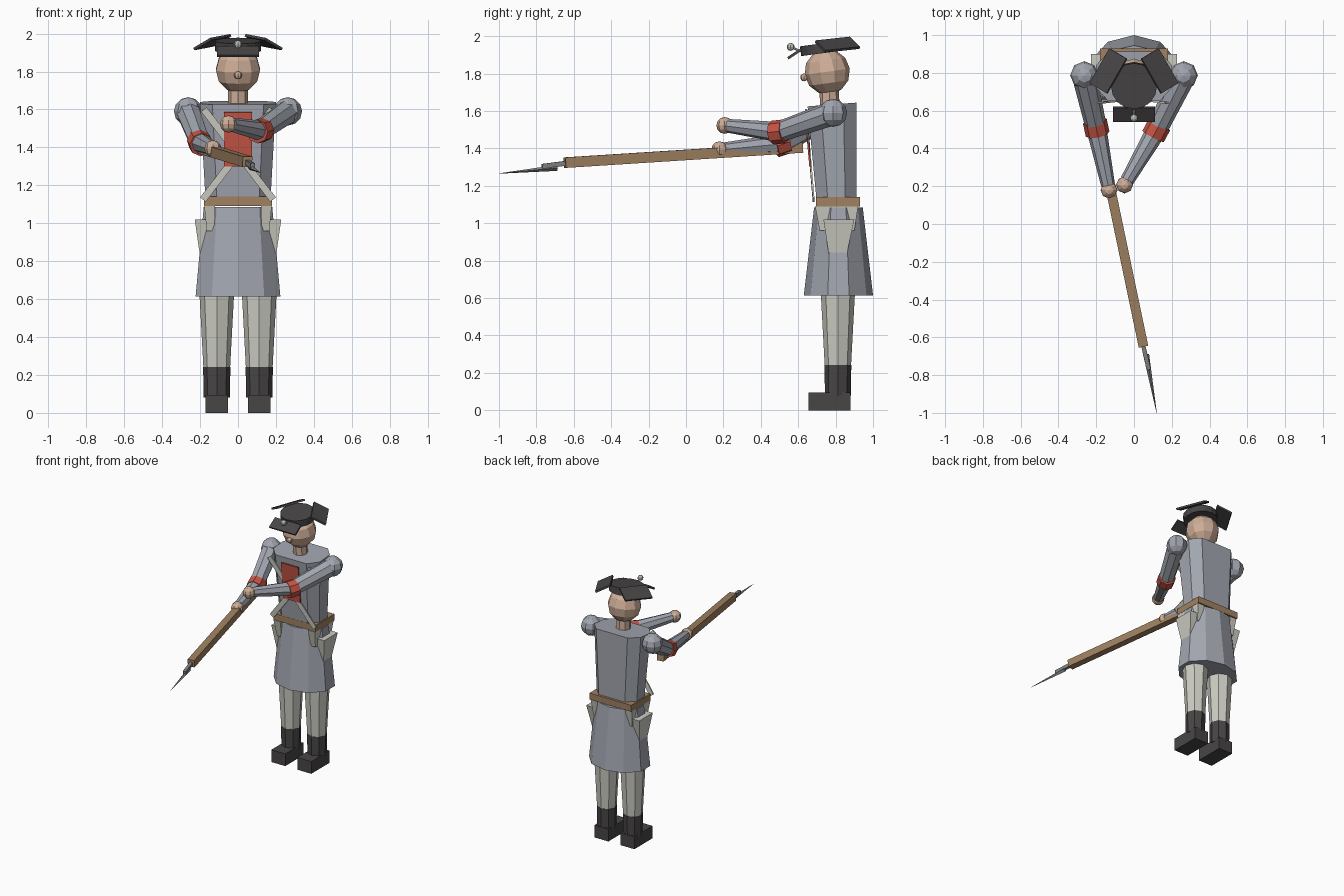
import bpy, bmesh, math
from mathutils import Vector, Matrix

if "Cube" in bpy.data.objects:
    bpy.data.objects.remove(bpy.data.objects["Cube"], do_unlink=True)


def material(name, *rgb):
    m = bpy.data.materials.new(name)
    m.use_nodes = True
    m.diffuse_color = (*rgb, 1)
    m.node_tree.nodes["Principled BSDF"].inputs["Base Color"].default_value = (*rgb, 1)
    return m


COAT = material("coat grey", .36, .38, .43)
CLOTH = material("off white cloth", .6, .6, .54)
SKIN = material("skin", .62, .42, .31)
WOOD = material("brown wood", .35, .22, .12)
BLACK = material("black leather", .065, .06, .06)
RED = material("red trim", .57, .09, .06)
STEEL = material("steel", .22, .23, .24)
SILVER = material("silver", .5, .52, .48)


def finish(name, bm, mat):
    bmesh.ops.recalc_face_normals(bm, faces=bm.faces)
    mesh = bpy.data.meshes.new(name)
    bm.to_mesh(mesh)
    bm.free()
    mesh.materials.append(mat)
    ob = bpy.data.objects.new(name, mesh)
    bpy.context.collection.objects.link(ob)
    return ob


def loft(name, rings, mat):
    bm = bmesh.new()
    loops = [[bm.verts.new(p) for p in ring] for ring in rings]
    for a, b in zip(loops, loops[1:]):
        for i in range(len(a)):
            j = (i + 1) % len(a)
            bm.faces.new((a[i], a[j], b[j], b[i]))
    bm.faces.new(loops[0])
    bm.faces.new(loops[-1])
    return finish(name, bm, mat)


def ellipse(y, z, rx, ry, n):
    return [(rx * math.sin(math.tau * i / n), y + ry * math.cos(math.tau * i / n), z)
            for i in range(n)]


def chamfered(y0, y1, z0, z1, hx, cx, cy):
    # z0 is the front height, z1 the back height
    pts = [(hx - cx, y0), (hx, y0 + cy), (hx, y1 - cy), (hx - cx, y1)]
    pts += [(-x, y) for x, y in reversed(pts)]
    return [(x, y, z0 + (z1 - z0) * (y - y0) / (y1 - y0)) for x, y in pts]


def rect(x0, x1, y0, y1, z):
    return [(x0, y0, z), (x1, y0, z), (x1, y1, z), (x0, y1, z)]


def box(name, x0, x1, y0, y1, z0, z1, mat):
    return loft(name, [rect(x0, x1, y0, y1, z0), rect(x0, x1, y0, y1, z1)], mat)


def rod(name, a, b, r0, r1, mat, n=8):
    a, b = Vector(a), Vector(b)
    rot = (b - a).to_track_quat('Z', 'Y').to_matrix().to_4x4()
    bm = bmesh.new()
    bmesh.ops.create_cone(bm, cap_ends=True, segments=n, radius1=r0, radius2=r1,
                          depth=(b - a).length, matrix=Matrix.Translation((a + b) / 2) @ rot)
    return finish(name, bm, mat)


def ball(name, c, r, mat, n=8, rings=6, tilt=0):
    bm = bmesh.new()
    bmesh.ops.create_uvsphere(bm, u_segments=n, v_segments=rings, radius=r,
                              matrix=Matrix.Translation(c) @ Matrix.Rotation(tilt, 4, 'X'))
    return finish(name, bm, mat)


def slab(name, a, b, across, thick, mat):
    # flat bar from a to b; across is its full width vector
    a, b, w = Vector(a), Vector(b), Vector(across) / 2
    t = (b - a).cross(w).normalized() * thick / 2
    return loft(name, [[p + w + t, p - w + t, p - w - t, p + w - t] for p in (a, b)], mat)


# Legs, boots and side pouches
for s, side in ((1, "left"), (-1, "right")):
    x = s * .112
    rod(side + "_leg", (x, .812, .23), (x, .812, .64), .07, .092, CLOTH)
    rod(side + "_boot_cuff", (x, .812, .08), (x, .812, .242), .069, .072, BLACK)
    box(side + "_shoe", x - .06, x + .06, .655, .88, 0, .095, BLACK)
    loft(side + "_pouch", [rect(s * .12, s * .195, .77, .85, .79),
                           rect(s * .12, s * .228, .735, .9, 1.02)], CLOTH)
    loft(side + "_pouch_flap", [rect(s * .125, s * .165, .715, .9, .96),
                                rect(s * .12, s * .178, .69, .92, 1.09)], CLOTH)

# Coat, belt and chest details
loft("coat_skirt", [ellipse(.815, .615, .235, .185, 10),
                    ellipse(.815, 1.085, .19, .13, 10)], COAT)
loft("coat_torso", [chamfered(.70, .912, 1.1, 1.1, .17, .06, .06),
                    chamfered(.65, .912, 1.625, 1.645, .2, .065, .07)], COAT)
box("belt", -.18, .18, .695, .93, 1.09, 1.14, WOOD)
for s, side in ((1, "left"), (-1, "right")):
    slab(side + "_cross_strap", (s * .18, .642, 1.6), (-s * .185, .682, 1.125),
         (.03, 0, -.023 * s), .009, CLOTH)
slab("chest_panel", (0, .638, 1.585), (0, .664, 1.3), (.148, 0, 0), .009, RED)

# Neck and head
rod("neck", (0, .77, 1.6), (0, .765, 1.72), .052, .052, SKIN)
ball("head", (0, .755, 1.81), .122, SKIN, 10, 6, math.radians(8))
ball("nose", (0, .632, 1.78), .021, SKIN, 8, 6)

# Hat with three brim plates and a button
rod("hat_crown", (0, .737, 1.91), (0, .73, 1.962), .122, .122, BLACK, 16)
slab("hat_front_brim", (0, .618, 1.93), (0, .545, 1.882), (.224, 0, 0), .014, BLACK)
for s, side in ((1, "left"), (-1, "right")):
    slab(side + "_hat_brim", (s * .083, .902, 1.965), (s * .188, .718, 1.945),
         (s * .09, .054, -.053), .014, BLACK)
rod("hat_pin", (0, .6, 1.925), (0, .56, 1.943), .006, .006, SILVER, 6)
ball("hat_button", (0, .56, 1.943), .021, SILVER, 8, 6)

# Arms: shoulder, elbow and hand positions
arms = {"left": ((.263, .787, 1.59), (.118, .495, 1.488), (-.05, .207, 1.523)),
        "right": ((-.263, .787, 1.59), (-.2, .51, 1.425), (-.132, .18, 1.393))}
for side, joints in arms.items():
    shoulder, elbow, hand = map(Vector, joints)
    wrist = hand.lerp(elbow, .08)
    ball(side + "_shoulder", shoulder, .075, COAT)
    rod(side + "_upper_arm", shoulder, elbow, .066, .056, COAT)
    rod(side + "_forearm", elbow, wrist, .054, .037, COAT)
    along = (elbow - shoulder).normalized() + (hand - elbow).normalized()
    along = along.normalized() * .036
    rod(side + "_elbow_band", elbow - along, elbow + along, .064, .064, RED)
    ball(side + "_hand", hand, .045, SKIN)

# Long gun with bayonet
slab("gun_stock", (-.215, .62, 1.405), (.05, -.648, 1.324), (.05, .011, 0), .056, WOOD)
slab("bayonet_socket", (.046, -.63, 1.322), (.078, -.77, 1.304), (.022, .005, 0), .026, STEEL)
rod("bayonet_blade", (.064, -.69, 1.296), (.12, -1, 1.266), .016, .001, STEEL, 4)
